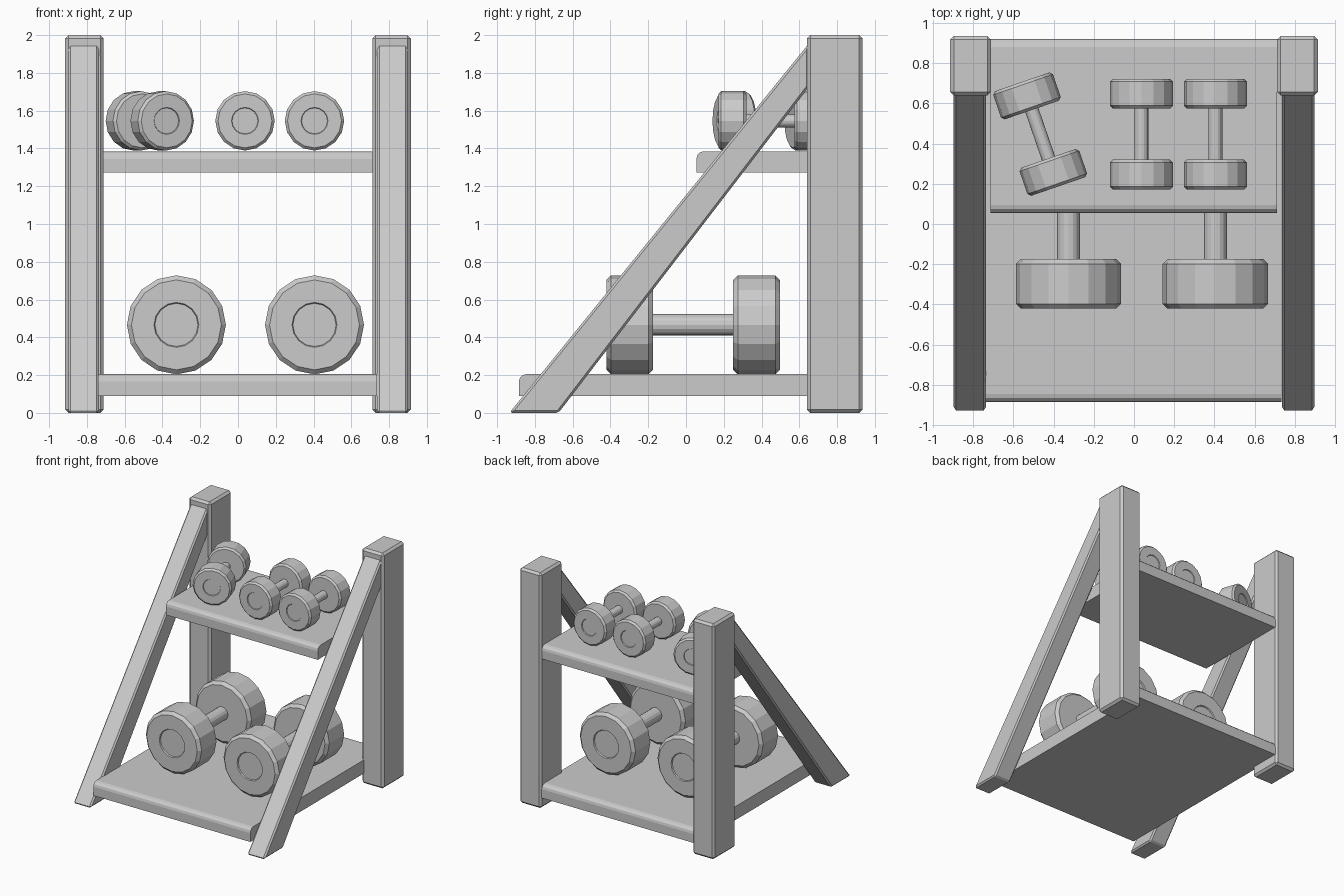
import bpy, bmesh, math
from mathutils import Vector

if "Cube" in bpy.data.objects:
    bpy.data.objects.remove(bpy.data.objects["Cube"])


def finish(name, bm):
    bmesh.ops.recalc_face_normals(bm, faces=bm.faces)
    me = bpy.data.meshes.new(name)
    bm.to_mesh(me)
    bm.free()
    ob = bpy.data.objects.new(name, me)
    bpy.context.collection.objects.link(ob)
    return ob


def extrude_x(name, profile, x0, x1, bevel=0.0):
    """Extrude a (y, z) outline from x0 to x1."""
    bm = bmesh.new()
    face = bm.faces.new([bm.verts.new((x0, y, z)) for y, z in profile])
    ext = bmesh.ops.extrude_face_region(bm, geom=[face])
    verts = [v for v in ext["geom"] if isinstance(v, bmesh.types.BMVert)]
    bmesh.ops.translate(bm, verts=verts, vec=(x1 - x0, 0, 0))
    ob = finish(name, bm)
    if bevel:
        mod = ob.modifiers.new("edges", "BEVEL")
        mod.width, mod.segments = bevel, 1
    return ob


def shelf(name, x0, x1, y0, y1, z0, z1, r=0.04):
    """Board with rounded upper front and back edges."""
    arc = [math.radians(a) for a in (0, 30, 60, 90)]
    back = [(y1 - r + r * math.cos(a), z1 - r + r * math.sin(a)) for a in arc]
    front = [(y0 + r - r * math.cos(a), z1 - r + r * math.sin(a)) for a in reversed(arc)]
    extrude_x(name, [(y0, z0), (y1, z0)] + back + front, x0, x1)


def dumbbell(name, loc, scale=1.0, turn=0.0, sides=16):
    """Half profile (radius, y) mirrored, then spun around the y axis."""
    half = [(0.057, 0.212), (0.238, 0.212), (0.262, 0.236), (0.262, 0.435),
            (0.238, 0.459), (0.119, 0.459), (0.114, 0.449), (0, 0.449)]
    prof = [(r, -y) for r, y in reversed(half)] + half
    bm = bmesh.new()
    vs = [bm.verts.new((0, y, r)) for r, y in prof]
    es = [bm.edges.new(p) for p in zip(vs, vs[1:])]
    bmesh.ops.spin(bm, geom=vs + es, cent=(0, 0, 0), axis=(0, 1, 0),
                   angle=math.tau, steps=sides, use_duplicate=False)
    bmesh.ops.remove_doubles(bm, verts=bm.verts, dist=0.0005)
    ob = finish(name, bm)
    ob.location = Vector(loc)
    ob.scale = (scale,) * 3
    ob.rotation_euler.z = math.radians(turn)


# Upright posts and sloping front legs
post = [(0.64, 0), (0.935, 0), (0.935, 2), (0.64, 2)]
leg = [(-0.935, 0), (-0.675, 0), (0.65, 1.725), (0.65, 1.955)]
for side, s in (("left", -1), ("right", 1)):
    extrude_x(side + "_post", post, s * 0.711, s * 0.915, 0.018)
    extrude_x(side + "_sloping_leg", leg, s * 0.736, s * 0.898, 0.012)

# Shelves
shelf("lower_shelf", -0.74, 0.735, -0.885, 0.92, 0.09, 0.205)
shelf("upper_shelf", -0.715, 0.712, 0.055, 0.92, 1.273, 1.385)

# Large dumbbells on the lower shelf
for i, x in enumerate((-0.326, 0.405)):
    dumbbell(f"large_dumbbell_{i + 1}", (x, 0.038, 0.466))

# Small dumbbells on the upper shelf
for i, (x, turn) in enumerate(((-0.467, 19), (0.037, 0), (0.405, 0))):
    dumbbell(f"small_dumbbell_{i + 1}", (x, 0.447, 1.546), 0.6, turn)
